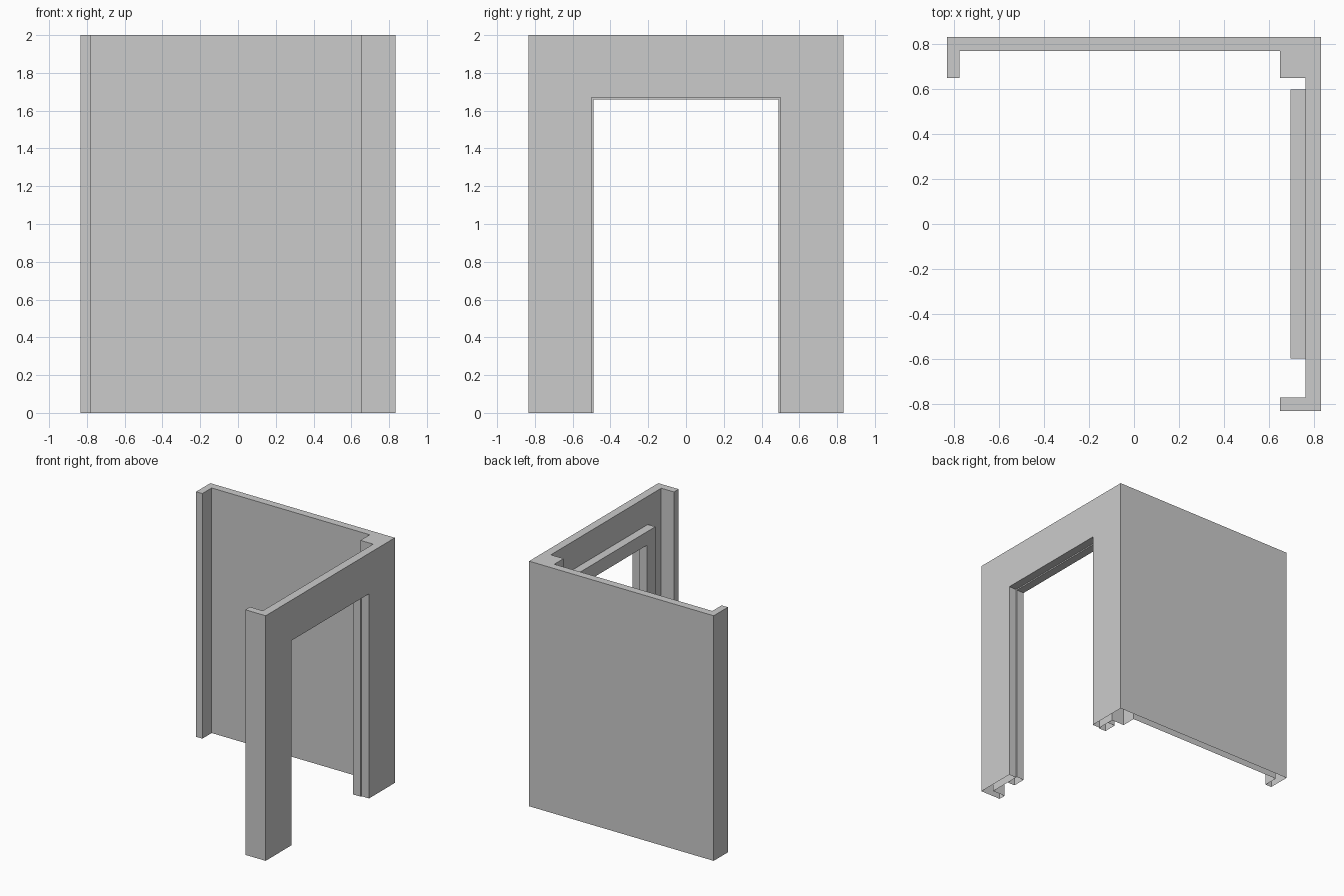
import bpy, bmesh

default = bpy.data.objects.get("Cube")
if default:
    bpy.data.objects.remove(default, do_unlink=True)

HALF, HEIGHT = 0.833, 2.0
COLUMN = 0.65                       # inner reach of the corner columns
LEFT, RIGHT, BACK, FRONT = -0.777, 0.765, 0.77, -0.773

grey = bpy.data.materials.new("plain grey")
grey.use_nodes = True
colour = (0.6, 0.6, 0.6, 1)
grey.diffuse_color = colour
grey.node_tree.nodes["Principled BSDF"].inputs["Base Color"].default_value = colour


def prism(name, outline, depth):
    """Closed prism: 3D outline pushed along a vector."""
    bm = bmesh.new()
    face = bm.faces.new([bm.verts.new(p) for p in outline])
    top = bmesh.ops.extrude_face_region(bm, geom=[face], use_keep_orig=True)["geom"]
    bmesh.ops.translate(bm, vec=depth, verts=[v for v in top if isinstance(v, bmesh.types.BMVert)])
    bmesh.ops.recalc_face_normals(bm, faces=bm.faces)
    mesh = bpy.data.meshes.new(name)
    bm.to_mesh(mesh)
    bm.free()
    mesh.materials.append(grey)
    obj = bpy.data.objects.new(name, mesh)
    bpy.context.collection.objects.link(obj)
    return obj


def cut(obj, cutter):
    """Subtract the cutter, bake the result and discard the cutter."""
    mod = obj.modifiers.new("doorway", "BOOLEAN")
    mod.operation, mod.solver, mod.object = "DIFFERENCE", "EXACT", cutter
    bpy.context.view_layer.update()
    graph = bpy.context.evaluated_depsgraph_get()
    mesh = bpy.data.meshes.new_from_object(obj.evaluated_get(graph))
    obj.modifiers.clear()
    obj.data = mesh
    bpy.data.objects.remove(cutter, do_unlink=True)


def open_bottom(obj):
    """Leave the hollow shell open where it meets the floor."""
    bm = bmesh.new()
    bm.from_mesh(obj.data)
    floor = [f for f in bm.faces if all(v.co.z < 0.001 for v in f.verts)]
    bmesh.ops.delete(bm, geom=floor, context="FACES")
    bm.to_mesh(obj.data)
    bm.free()


# Back wall and doorway wall with their columns, as one plan
plan = [
    (-HALF, HALF), (-HALF, COLUMN), (LEFT, COLUMN), (LEFT, BACK),
    (COLUMN, BACK), (COLUMN, COLUMN), (RIGHT, COLUMN), (RIGHT, FRONT),
    (COLUMN, FRONT), (COLUMN, -HALF), (HALF, -HALF), (HALF, HALF),
]
walls = prism("walls", [(x, y, 0) for x, y in plan], (0, 0, HEIGHT))

# Doorway opening
w, top = 0.5, 1.67
opening = [(0.7, -w, -0.2), (0.7, w, -0.2), (0.7, w, top), (0.7, -w, top)]
cut(walls, prism("doorway_cutter", opening, (0.3, 0, 0)))
open_bottom(walls)

# Door surround on the inner side of the wall
outer, inner, outer_top, inner_top = 0.6, 0.49, 1.77, 1.66
arch = [
    (-outer, 0), (-outer, outer_top), (outer, outer_top), (outer, 0),
    (inner, 0), (inner, inner_top), (-inner, inner_top), (-inner, 0),
]
frame = prism("door_surround", [(0.697, y, z) for y, z in arch], (RIGHT - 0.697, 0, 0))
open_bottom(frame)
